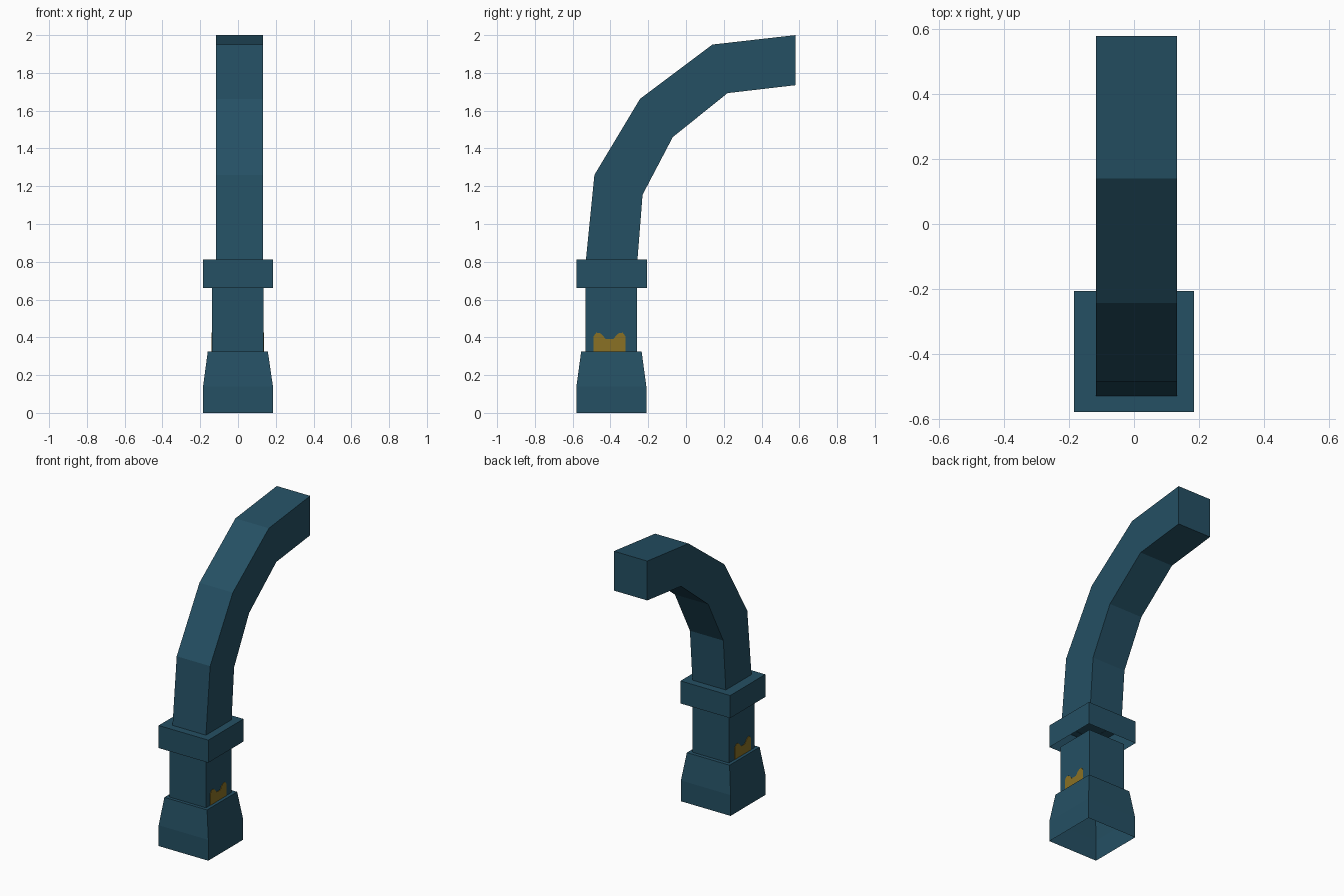
import bpy, bmesh

if "Cube" in bpy.data.objects:
    bpy.data.objects.remove(bpy.data.objects["Cube"])


def material(name, rgb):
    m = bpy.data.materials.new(name)
    m.diffuse_color = (*rgb, 1)
    m.use_nodes = True
    m.node_tree.nodes["Principled BSDF"].inputs["Base Color"].default_value = m.diffuse_color
    return m


TEAL = material("dark teal metal", (0.018, 0.080, 0.126))
GOLD = material("dull gold", (0.255, 0.165, 0.018))


def finish(name, bm, mat):
    bmesh.ops.recalc_face_normals(bm, faces=bm.faces[:])
    me = bpy.data.meshes.new(name)
    bm.to_mesh(me)
    bm.free()
    me.materials.append(mat)
    bpy.context.collection.objects.link(bpy.data.objects.new(name, me))


def tower(name, sections, cap):
    """Stack of rectangles (x0, x1, y0, y1, z), open below, optional top."""
    bm = bmesh.new()
    rings = [[bm.verts.new(p) for p in ((x0, y0, z), (x1, y0, z), (x1, y1, z), (x0, y1, z))]
             for x0, x1, y0, y1, z in sections]
    for a, b in zip(rings, rings[1:]):
        for i in range(4):
            j = (i + 1) % 4
            bm.faces.new((a[i], a[j], b[j], b[i]))
    if cap:
        bm.faces.new(rings[-1])
    finish(name, bm, TEAL)


# Flared foot, post and collar
tower("base", [(-.185, .185, -.58, -.21, 0), (-.185, .185, -.58, -.21, .14),
               (-.16, .158, -.555, -.235, .325)], True)
tower("post", [(-.138, .135, -.533, -.26, .325), (-.138, .135, -.533, -.26, .66)], False)
tower("collar", [(-.185, .185, -.58, -.206, .66), (-.185, .185, -.58, -.206, .812)], True)

# Curved arm: outer and inner edge points (y, z), closed at the far end
outer = [(-.53, .81), (-.485, 1.26), (-.243, 1.663), (.14, 1.95), (.58, 2.0)]
inner = [(-.257, .81), (-.23, 1.155), (-.07, 1.46), (.22, 1.693), (.58, 1.735)]
bm = bmesh.new()
rings = [[bm.verts.new((x, y, z)) for x, (y, z) in ((-.117, o), (.132, o), (.132, i), (-.117, i))]
         for o, i in zip(outer, inner)]
for a, b in zip(rings, rings[1:]):
    for i in range(4):
        j = (i + 1) % 4
        bm.faces.new((a[i], a[j], b[j], b[i]))
bm.faces.new(rings[-1])
finish("curved_arm", bm, TEAL)

# Thin gold marking on both sides of the post
half = [(.085, .326), (.085, .405), (.07, .425), (.05, .422), (.035, .41), (.02, .39)]
shape = [(-.405 + d, z) for d, z in half] + [(-.405 - d, z) for d, z in reversed(half)]
for name, x, dx in (("right_marking", .135, .003), ("left_marking", -.138, -.003)):
    bm = bmesh.new()
    face = bm.faces.new([bm.verts.new((x, y, z)) for y, z in shape])
    ext = bmesh.ops.extrude_face_region(bm, geom=[face])
    bmesh.ops.translate(bm, vec=(dx, 0, 0),
                        verts=[v for v in ext["geom"] if isinstance(v, bmesh.types.BMVert)])
    finish(name, bm, GOLD)
